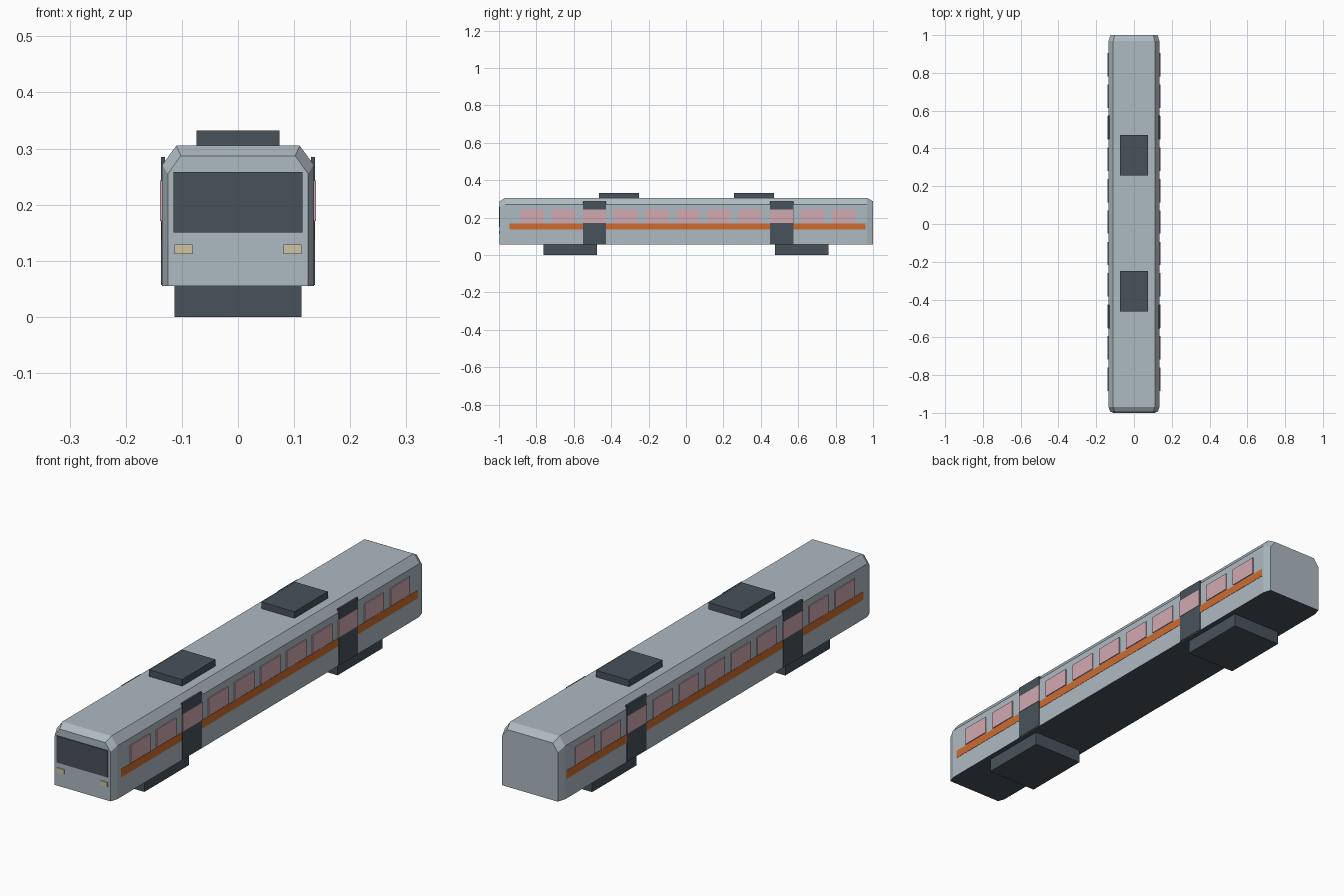
import bpy
import bmesh

cube = bpy.data.objects.get("Cube")
if cube:
    bpy.data.objects.remove(cube, do_unlink=True)


def material(name, rgb):
    mat = bpy.data.materials.new(name)
    mat.use_nodes = True
    mat.diffuse_color = (*rgb, 1)
    mat.node_tree.nodes["Principled BSDF"].inputs["Base Color"].default_value = (*rgb, 1)
    return mat


silver = material("silver grey", (0.42, 0.49, 0.54))
dark = material("dark slate", (0.065, 0.085, 0.105))
orange = material("orange", (0.62, 0.15, 0.03))
pink = material("pale pink", (0.64, 0.40, 0.44))
cream = material("cream", (0.62, 0.56, 0.36))


def finish(name, bm, *mats):
    bmesh.ops.recalc_face_normals(bm, faces=bm.faces)
    mesh = bpy.data.meshes.new(name)
    bm.to_mesh(mesh)
    bm.free()
    for mat in mats:
        mesh.materials.append(mat)
    obj = bpy.data.objects.new(name, mesh)
    bpy.context.collection.objects.link(obj)
    return obj


def box(name, mat, x, y, z):
    """Box between (low, high) pairs on each axis."""
    bm = bmesh.new()
    bmesh.ops.create_cube(bm, size=1)
    for v in bm.verts:
        for i, (low, high) in enumerate((x, y, z)):
            v.co[i] = low if v.co[i] < 0 else high
    return finish(name, bm, mat)


# Carriage shell: one chamfered section lofted along y, drawn in at both ends
bm = bmesh.new()
FLOOR = 0.055
full = [(0.135, FLOOR), (0.135, 0.271), (0.110, 0.305)]
end = [(0.125, FLOOR), (0.125, 0.255), (0.102, 0.287)]
rings = []
for y, half in ((-0.996, end), (-0.968, full), (0.968, full), (1.0, end)):
    section = half + [(-x, z) for x, z in reversed(half)]
    rings.append([bm.verts.new((x, y, z)) for x, z in section])
for a, b in zip(rings, rings[1:]):
    for i in range(len(a)):
        j = (i + 1) % len(a)
        bm.faces.new((a[i], a[j], b[j], b[i]))
bm.faces.new(rings[0])
bm.faces.new(rings[-1])
# Dark underside
for f in bm.faces:
    f.material_index = int(all(v.co.z < FLOOR + 0.001 for v in f.verts))
finish("carriage_body", bm, silver, dark)

# Windscreen and headlights on the front
FRONT = (-1.0, -0.99)
box("windscreen", dark, (-0.115, 0.115), FRONT, (0.150, 0.258))

for side, s in (("left", 1), ("right", -1)):
    def span(low, high):
        return tuple(sorted((s * low, s * high)))

    box(f"{side}_headlight", cream, span(0.081, 0.113), FRONT, (0.112, 0.129))
    box(f"{side}_stripe", orange, span(0.130, 0.1362), (-0.943, 0.960), (0.135, 0.168))
    for i, y in enumerate((-0.490, 0.512)):
        box(f"{side}_door_{i + 1}", dark, span(0.130, 0.1375),
            (y - 0.062, y + 0.062), (0.057, 0.285))
    for i in range(11):
        y = -0.822 + i * 0.1665
        box(f"{side}_window_{i + 1}", pink, span(0.130, 0.139),
            (y - 0.062, y + 0.062), (0.171, 0.243))

# Bogies below and equipment boxes on the roof
for label, bogie_y, roof_y in (("front", -0.618, -0.357), ("rear", 0.620, 0.363)):
    box(f"{label}_bogie", dark, (-0.113, 0.113), (bogie_y - 0.143, bogie_y + 0.143), (0, 0.06))
    box(f"{label}_roof_unit", dark, (-0.074, 0.074), (roof_y - 0.107, roof_y + 0.107), (0.30, 0.332))
